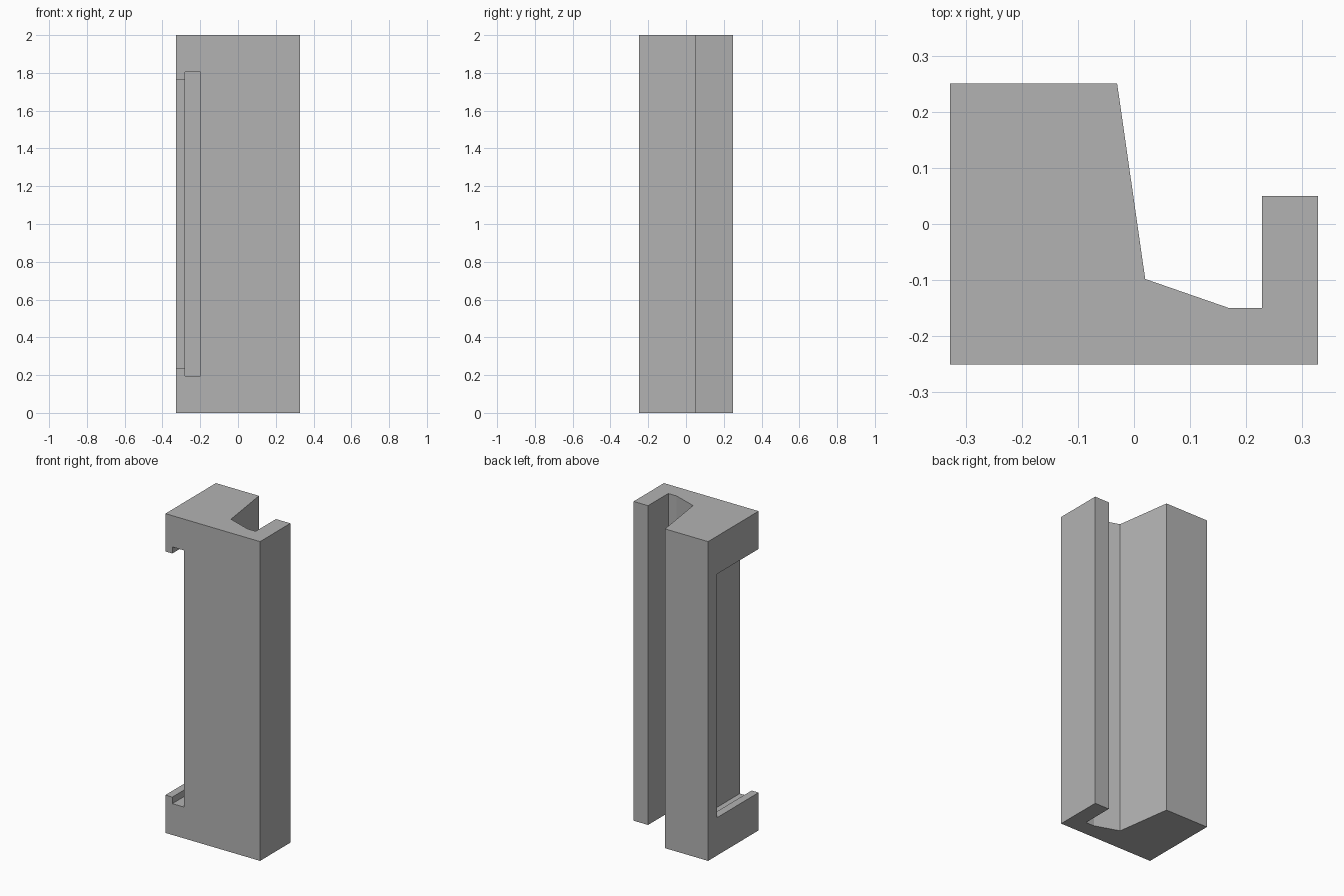
import bpy
import bmesh
from mathutils import Vector

cube = bpy.data.objects.get("Cube")
if cube:
    bpy.data.objects.remove(cube, do_unlink=True)

HEIGHT = 2.0
HALF_X, HALF_Y = 0.328, 0.25

grey = bpy.data.materials.new("plain_grey")
grey.use_nodes = True
grey.diffuse_color = (0.45, 0.45, 0.45, 1)
grey.node_tree.nodes["Principled BSDF"].inputs["Base Color"].default_value = grey.diffuse_color


def extrude_profile(name, points, z0, z1):
    """Extrude a plan outline between two heights."""
    bm = bmesh.new()
    face = bm.faces.new([bm.verts.new((x, y, z0)) for x, y in points])
    top = bmesh.ops.extrude_face_region(bm, geom=[face])["geom"]
    verts = [v for v in top if isinstance(v, bmesh.types.BMVert)]
    bmesh.ops.translate(bm, verts=verts, vec=Vector((0, 0, z1 - z0)))
    bmesh.ops.recalc_face_normals(bm, faces=bm.faces)
    mesh = bpy.data.meshes.new(name)
    bm.to_mesh(mesh)
    bm.free()
    mesh.materials.append(grey)
    obj = bpy.data.objects.new(name, mesh)
    bpy.context.collection.objects.link(obj)
    return obj


def cut_slot(target, name, x0, x1, y1, margin):
    """Cut a box that is open at the front, centred in height."""
    y0 = -HALF_Y - 0.1
    cutter = extrude_profile(name, [(x0, y0), (x1, y0), (x1, y1), (x0, y1)],
                             margin, HEIGHT - margin)
    cutter.hide_render = True
    mod = target.modifiers.new(name, "BOOLEAN")
    mod.operation = "DIFFERENCE"
    mod.solver = "EXACT"
    mod.object = cutter
    bpy.context.view_layer.objects.active = target
    bpy.ops.object.modifier_apply(modifier=mod.name)
    bpy.data.objects.remove(cutter, do_unlink=True)


# Frame bar: thick block, sloped channel and narrow upright flange
frame_bar = extrude_profile("frame_bar", [
    (-HALF_X, -HALF_Y), (HALF_X, -HALF_Y), (HALF_X, 0.05), (0.228, 0.05),
    (0.228, -0.15), (0.17, -0.15), (0.02, -0.098), (-0.03, HALF_Y),
    (-HALF_X, HALF_Y)], 0, HEIGHT)

# Side recess: an opening through the lip, then a wider undercut behind it
cut_slot(frame_bar, "recess_opening", -HALF_X - 0.1, -0.24, 0.16, 0.237)
cut_slot(frame_bar, "recess_undercut", -0.28, -0.198, 0.20, 0.196)
